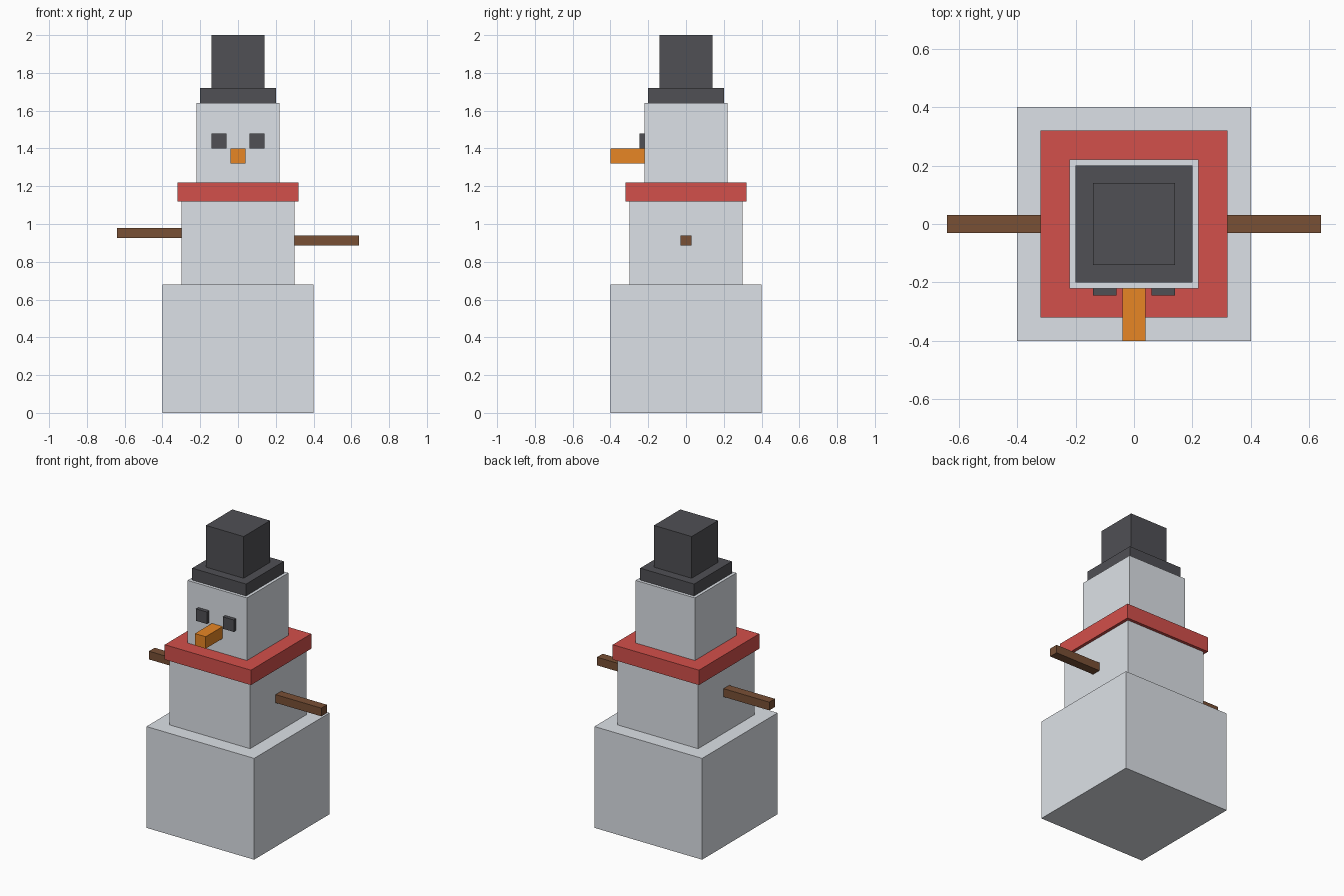
import bpy

cube = bpy.data.objects.get("Cube")
if cube:
    bpy.data.objects.remove(cube, do_unlink=True)


def material(name, rgb):
    mat = bpy.data.materials.new(name)
    mat.use_nodes = True
    mat.diffuse_color = (*rgb, 1)
    mat.node_tree.nodes["Principled BSDF"].inputs["Base Color"].default_value = (*rgb, 1)
    return mat


def box(name, mat, x, y, z):
    """Axis-aligned block given its (low, high) extent on each axis."""
    spans = (x, y, z)
    bpy.ops.mesh.primitive_cube_add(size=1, location=[(a + b) / 2 for a, b in spans])
    obj = bpy.context.object
    obj.name = obj.data.name = name
    obj.scale = [b - a for a, b in spans]
    bpy.ops.object.transform_apply(location=False, rotation=False, scale=True)
    obj.data.materials.append(mat)
    return obj


def tier(name, mat, half, low, high):
    """Square block centred on the vertical axis."""
    return box(name, mat, (-half, half), (-half, half), (low, high))


snow = material("snow white", (0.83, 0.87, 0.92))
black = material("hat black", (0.08, 0.08, 0.09))
red = material("scarf red", (0.65, 0.08, 0.07))
orange = material("carrot orange", (0.9, 0.27, 0.02))
brown = material("stick brown", (0.19, 0.08, 0.036))

# Stacked body, scarf and hat
tier("lower_body", snow, 0.40, 0.00, 0.68)
tier("upper_body", snow, 0.30, 0.68, 1.12)
tier("scarf", red, 0.32, 1.12, 1.22)
tier("head", snow, 0.22, 1.22, 1.64)
tier("hat_brim", black, 0.20, 1.64, 1.72)
tier("hat_crown", black, 0.14, 1.72, 2.00)

# Face
box("nose", orange, (-0.04, 0.04), (-0.40, -0.22), (1.32, 1.40))
for side, x in (("left", 0.10), ("right", -0.10)):
    box(side + "_eye", black, (x - 0.04, x + 0.04), (-0.245, -0.22), (1.40, 1.48))

# Stick arms, one set slightly higher
box("left_arm", brown, (0.30, 0.64), (-0.03, 0.03), (0.885, 0.94))
box("right_arm", brown, (-0.64, -0.30), (-0.03, 0.03), (0.925, 0.98))
